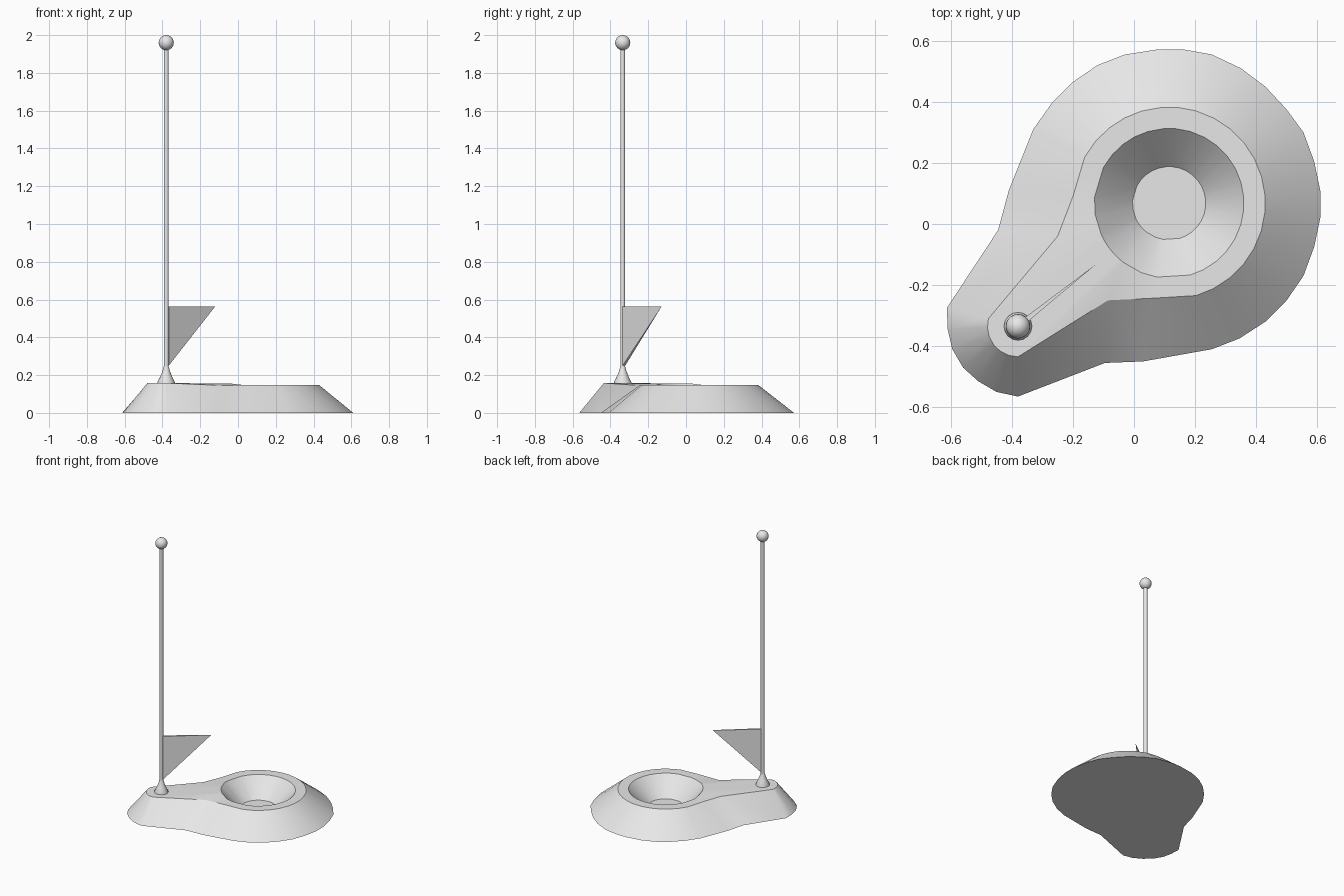
import bpy, bmesh, math
from mathutils import Vector

cube = bpy.data.objects.get("Cube")
if cube:
    bpy.data.objects.remove(cube, do_unlink=True)

grey = bpy.data.materials.new("plain grey")
grey.use_nodes = True
grey.diffuse_color = (0.8, 0.8, 0.8, 1)
grey.node_tree.nodes["Principled BSDF"].inputs["Base Color"].default_value = (0.8, 0.8, 0.8, 1)

HOLE = Vector((0.115, 0.068))     # centre of the bowl
POLE = Vector((-0.38, -0.335))    # foot of the flag pole


def finish(name, bm):
    bmesh.ops.recalc_face_normals(bm, faces=bm.faces[:])
    me = bpy.data.meshes.new(name)
    bm.to_mesh(me)
    bm.free()
    me.materials.append(grey)
    ob = bpy.data.objects.new(name, me)
    bpy.context.collection.objects.link(ob)
    bpy.ops.object.select_all(action='DESELECT')
    bpy.context.view_layer.objects.active = ob
    ob.select_set(True)
    bpy.ops.object.shade_smooth_by_angle(angle=math.radians(32))
    return ob


def loft(name, rings):
    """Skin a stack of equal-length rings and cap both ends."""
    bm = bmesh.new()
    loops = [[bm.verts.new(p) for p in ring] for ring in rings]
    n = len(loops[0])
    for a, b in zip(loops, loops[1:]):
        for i in range(n):
            j = (i + 1) % n
            bm.faces.new((a[i], a[j], b[j], b[i]))
    bm.faces.new(loops[0])
    bm.faces.new(loops[-1])
    return finish(name, bm)


def lathe(name, profile, segments):
    """Turn a (radius, height) profile about the pole axis."""
    angles = [2 * math.pi * i / segments for i in range(segments)]
    return loft(name, [[(POLE.x + r * math.cos(a), POLE.y + r * math.sin(a), z)
                        for a in angles] for r, z in profile])


# Ground outline of the mound, clockwise from the left waist
outline = [(-.445, -.02), (-.41, .11), (-.33, .31), (-.27, .395), (-.20, .465), (-.12, .52),
           (-.03, .555), (.08, .572), (.16, .572), (.255, .555), (.35, .51), (.43, .45),
           (.50, .375), (.555, .30), (.59, .205), (.61, .11), (.61, .02), (.59, -.075),
           (.555, -.17), (.50, -.25), (.43, -.32), (.345, -.375), (.255, -.41), (.03, -.45),
           (-.095, -.455), (-.38, -.565), (-.45, -.55), (-.51, -.515), (-.56, -.47),
           (-.595, -.41), (-.61, -.345), (-.613, -.275)]

# Upper edge: a circle about the bowl, an arc about the pole and two waist points
base, top, rim, floor = [], [], [], []
for i, (x, y) in enumerate(outline):
    p = Vector((x, y))
    d = (p - HOLE).normalized()
    base.append((x, y, 0))
    if i == 0:
        top.append((-.25, -.04, .15))
    elif i == 24:
        top.append((-.085, -.25, .145))
    elif i >= 25:
        q = POLE + (p - POLE).normalized() * 0.1
        top.append((q.x, q.y, .158))
    else:
        q = HOLE + d * 0.315
        top.append((q.x, q.y, .148))
    z = .155 if i == 0 or i >= 25 else .148
    r = HOLE + d * 0.245
    f = HOLE + d * 0.12
    rim.append((r.x, r.y, z))
    floor.append((f.x, f.y, .02))
loft("mound_with_bowl", [base, top, rim, floor])

# Pole with its flared foot
lathe("pole_foot", [(.047, .15), (.045, .165), (.03, .195), (.02, .22), (.013, .245)], 16)
lathe("pole", [(.013, .16), (.013, 1.95)], 12)

# Ball on the pole
bm = bmesh.new()
bmesh.ops.create_uvsphere(bm, u_segments=20, v_segments=12, radius=.04)
bmesh.ops.translate(bm, verts=bm.verts[:], vec=(POLE.x, POLE.y, 1.96))
finish("pole_ball", bm)

# Pennant: a thin wedge pointing towards the bowl
tip = Vector((-.122, -.13))
along = (tip - POLE).normalized()
side = Vector((-along.y, along.x)) * .009
root = POLE + along * .01
bm = bmesh.new()
corners = [(*(root + side), .562), (*(root - side), .562), (*tip, .562),
           (*(root + side), .25), (*(root - side), .25)]
v = [bm.verts.new(c) for c in corners]
for f in ((0, 1, 2), (0, 2, 3), (1, 4, 2), (3, 2, 4), (0, 3, 4, 1)):
    bm.faces.new([v[k] for k in f])
finish("pennant", bm)
